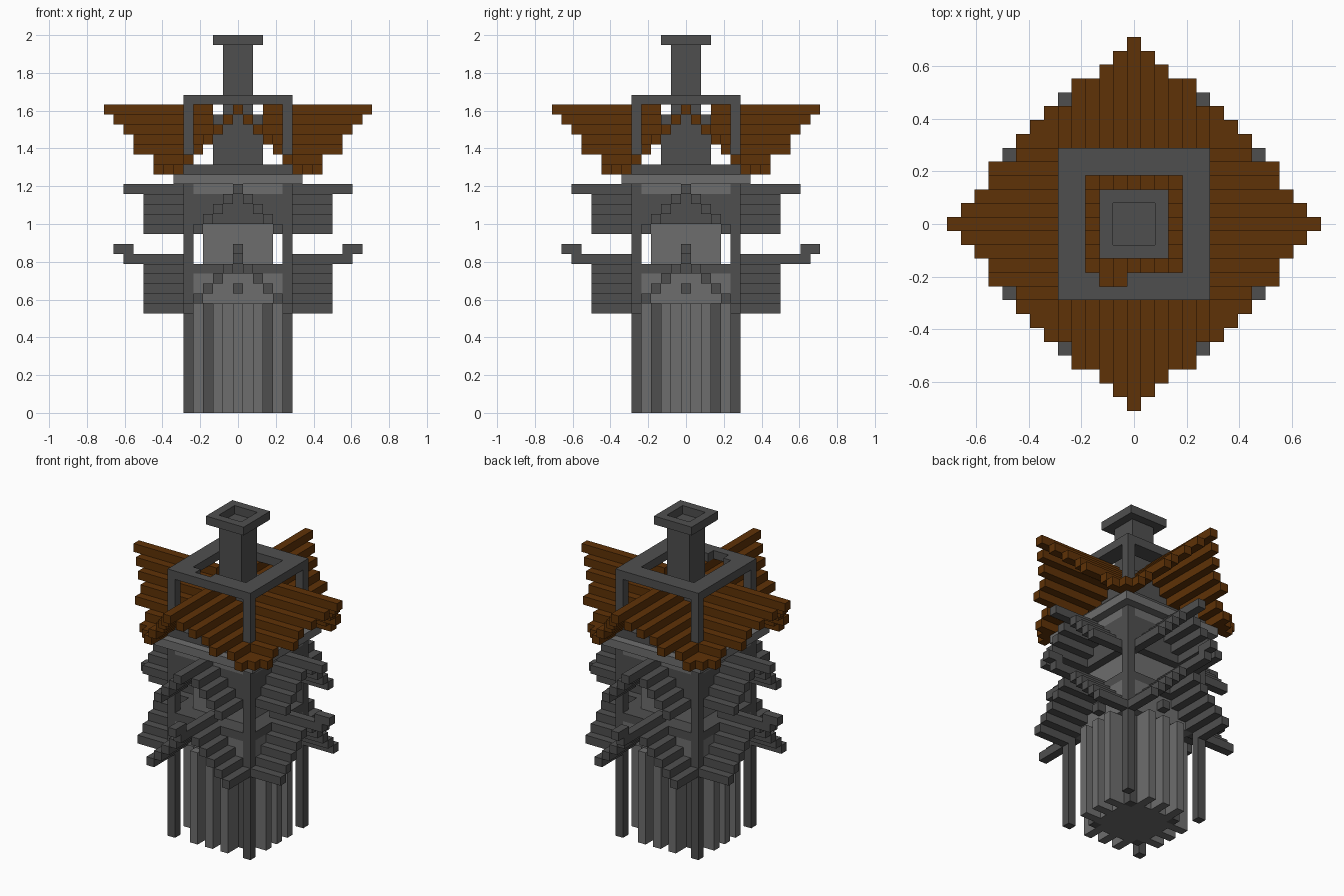
import bpy, bmesh
from mathutils import Matrix
from math import pi

if "Cube" in bpy.data.objects:
    bpy.data.objects.remove(bpy.data.objects["Cube"])

V = 2 / 38  # size of one building block


def material(name, rgb):
    m = bpy.data.materials.new(name)
    m.diffuse_color = (*rgb, 1)
    m.use_nodes = True
    m.node_tree.nodes["Principled BSDF"].inputs["Base Color"].default_value = (*rgb, 1)
    return m


DARK = material("dark stone", (0.078, 0.078, 0.078))
LIGHT = material("light stone", (0.155, 0.155, 0.155))
WOOD = material("brown timber", (0.114, 0.032, 0.002))


def build(name, boxes, mat, turns=(0,)):
    """Boxes are inclusive block ranges (x0, x1, y0, y1, z0, z1), repeated per quarter turn."""
    bm = bmesh.new()
    for t in turns:
        turn = Matrix.Rotation(t * pi / 2, 4, 'Z')
        for x0, x1, y0, y1, z0, z1 in boxes:
            size = ((x1 - x0 + 1) * V, (y1 - y0 + 1) * V, (z1 - z0 + 1) * V)
            mid = ((x0 + x1) / 2 * V, (y0 + y1) / 2 * V, (z0 + z1 + 1) / 2 * V)
            bmesh.ops.create_cube(bm, size=1, matrix=turn @ Matrix.Translation(mid)
                                  @ Matrix.Diagonal((*size, 1)))
    me = bpy.data.meshes.new(name)
    me.materials.append(mat)
    bm.to_mesh(me)
    bm.free()
    ob = bpy.data.objects.new(name, me)
    bpy.context.collection.objects.link(ob)
    return ob


def square(r, z0, z1):
    return (-r, r, -r, r, z0, z1)


ALL = (0, 1, 2, 3)

# Round fluted column at the foot
build("column_core", [(-3, 3, -2, 2, 0, 10), (-2, 2, -3, -3, 0, 10),
                      (-2, 2, 3, 3, 0, 10)], LIGHT)
build("column_corners", [(3, 3, -3, -3, 0, 10)], DARK, ALL)
build("column_fins", [(x, x, -5, -4, 0, 10) for x in (-2, 0, 2)], LIGHT, ALL)

# Corner posts running the full height
build("corner_posts", [(5, 5, -5, -5, 0, 30)], DARK, ALL)

# Storeys between the posts, with panels filling above each gable
build("lower_wall", [square(4, 11, 13)], LIGHT)
build("lower_panels", [(s * k, s * k, -5, -5, 16 - k, 13)
                       for k in (3, 4) for s in (-1, 1)], LIGHT, ALL)
build("middle_floor", [(-5, 5, -4, 4, 14, 14), (-4, 4, -5, -5, 14, 14),
                       (-4, 4, 5, 5, 14, 14)], DARK)
build("shaft", [square(3, 15, 18)], LIGHT)
build("upper_wall", [square(4, 19, 21)], DARK)
build("upper_panels", [(s * k, s * k, -5, -5, 23 - k, 21)
                       for k in (2, 3, 4) for s in (-1, 1)], DARK, ALL)
build("upper_band", [(-4, 4, -5, 5, 22, 22), (-5, -5, -4, 4, 22, 22),
                     (5, 5, -4, 4, 22, 22)], LIGHT)
build("cornice", [square(6, 23, 23)], LIGHT)
build("roof_floor", [(-5, 5, -4, 4, 24, 24), (-4, 4, -5, -5, 24, 24),
                     (-4, 4, 5, 5, 24, 24)], DARK)


# Stone gables: stepped planks falling away from a ridge
def gable(ridge, last, end, ridge_end, start):
    planks = [(0, 0, -ridge_end, start, ridge, ridge)]
    for k in range(1, last + 1):
        planks += [(s * k, s * k, -end, start - (k == 5), ridge - k, ridge - k)
                   for s in (-1, 1)]
    return planks


build("lower_gables", gable(15, 5, 9, 11, -5), DARK, ALL)
build("upper_gables", gable(22, 4, 9, 11, -5), DARK, ALL)
build("lower_ridge_tips", [(0, 0, -12, -11, 16, 16)], DARK, (0, 1, 3))
build("back_ridge_tip", [(0, 0, 12, 13, 16, 16), (0, 0, 12, 12, 15, 15)], DARK)
build("beam_ends", [(0, 0, -5, -5, 12, 12)], DARK, ALL)

# Timber roof: four crossing gables with flat eaves at the corners
ends = [13, 12, 11, 10, 10, 8]
planks = [(k, k, -ends[abs(k)], -max(3, abs(k) + (k > 0)), 30 - abs(k), 30 - abs(k))
          for k in range(-5, 6)]
eaves = [(x, x, x - 14, -6, 24, 24) for x in (6, 7, 8)]
build("timber_roof", planks + eaves, WOOD, ALL)

# Square frame over the roof, with a small notch on the front
build("top_frame", [(-5, 5, -5, -5, 31, 31), (-5, -3, -4, -4, 31, 31),
                    (0, 5, -4, -4, 31, 31), (-5, 5, 4, 5, 31, 31),
                    (-5, -4, -3, 3, 31, 31), (4, 5, -3, 3, 31, 31)], DARK)

# Chimney with an open rim
build("chimney_base", [square(2, 25, 29)], DARK)
build("chimney_stack", [square(1, 30, 36)], DARK)
build("chimney_rim", [(-2, 1, -2, -2, 37, 37)], DARK, ALL)
